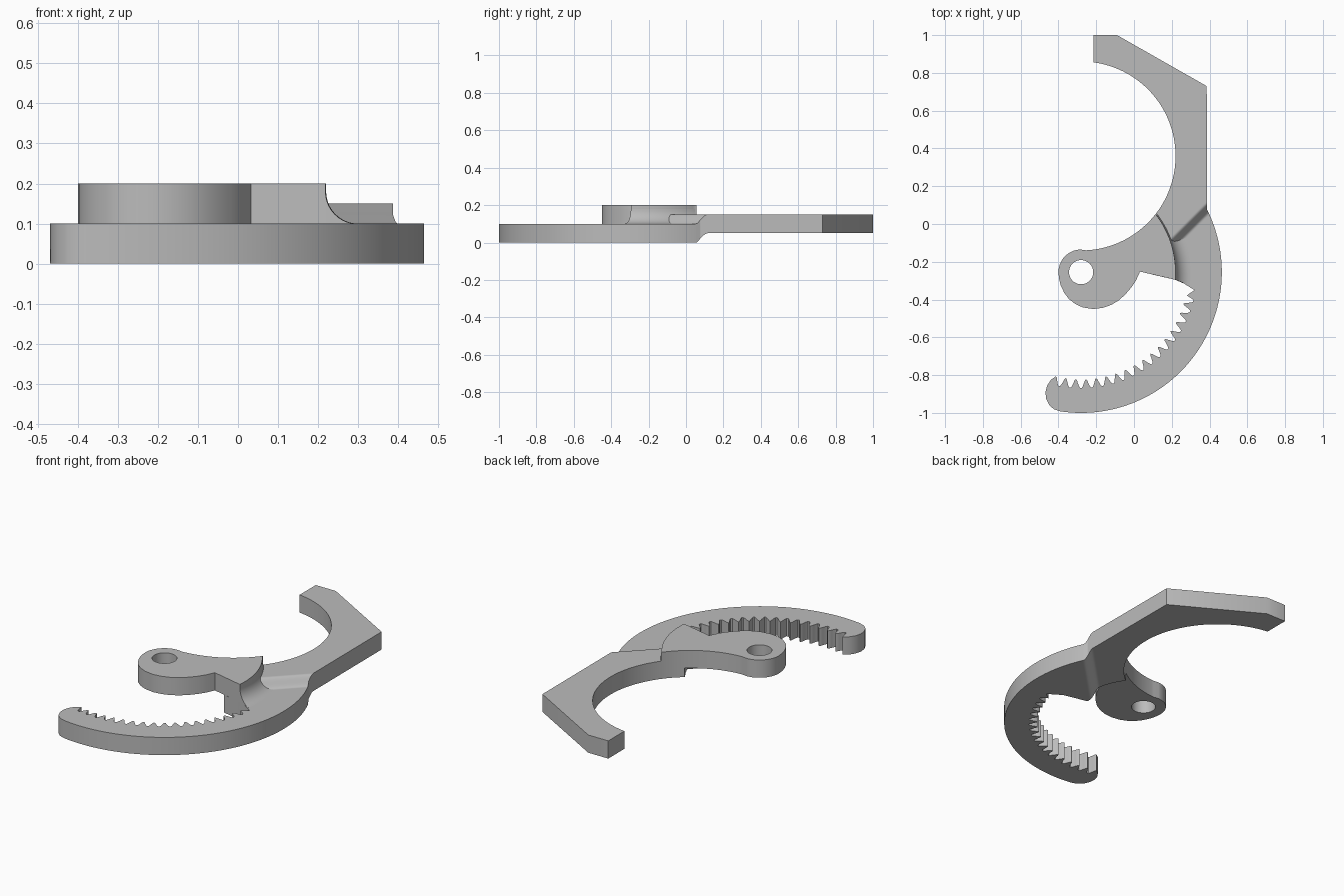
import bpy, bmesh, math
from mathutils import Vector

cube = bpy.data.objects.get("Cube")
if cube:
    bpy.data.objects.remove(cube, do_unlink=True)

grey = bpy.data.materials.new("plain_grey")
grey.use_nodes = True
colour = (0.5, 0.5, 0.5, 1)
grey.diffuse_color = colour
grey.node_tree.nodes["Principled BSDF"].inputs["Base Color"].default_value = colour

PIVOT = (-0.28, -0.255)   # hinge axis, also centre of the toothed arc
JAW = (-0.28, 0.36)       # centre of the gripping curve
THICK = 0.1


def polar(centre, radius, degrees):
    a = math.radians(degrees)
    return (centre[0] + radius * math.cos(a), centre[1] + radius * math.sin(a))


def arc(centre, radius, start, end, steps):
    return [polar(centre, radius, start + (end - start) * i / steps) for i in range(steps + 1)]


def finish(bm, name):
    bmesh.ops.recalc_face_normals(bm, faces=bm.faces)
    mesh = bpy.data.meshes.new(name)
    bm.to_mesh(mesh)
    bm.free()
    mesh.materials.append(grey)
    obj = bpy.data.objects.new(name, mesh)
    bpy.context.collection.objects.link(obj)
    bpy.ops.object.select_all(action='DESELECT')
    obj.select_set(True)
    bpy.context.view_layer.objects.active = obj
    bpy.ops.object.shade_smooth_by_angle(angle=math.radians(30))
    return obj


def plate(loops, z):
    """Slab from closed outlines; outlines after the first are holes."""
    bm = bmesh.new()
    caps = {0: [], 1: []}
    for pts in loops:
        rings = [[bm.verts.new((x, y, z + k * THICK)) for x, y in pts] for k in (0, 1)]
        n = len(pts)
        for i in range(n):
            j = (i + 1) % n
            bm.faces.new((rings[0][i], rings[0][j], rings[1][j], rings[1][i]))
            for k in (0, 1):
                caps[k].append(bm.edges.get((rings[k][i], rings[k][j])))
    for k in (0, 1):
        bmesh.ops.triangle_fill(bm, edges=caps[k], use_beauty=True, normal=(0, 0, 1))
    return bm


# Toothed inner edge of the arc
PITCH, FIRST, COUNT = 5.4, -14.5, 17
ROOT, TIP = 0.613, 0.567
teeth = []
for i in range(COUNT):
    mid = FIRST - i * PITCH
    for radius, turn in ((TIP + 0.006, 2.1), (TIP + 0.02, 1.6), (ROOT - 0.008, 0.9),
                         (ROOT, 0.4), (ROOT, -0.4), (ROOT - 0.008, -0.9),
                         (TIP + 0.02, -1.6), (TIP + 0.006, -2.1), (TIP, -2.7)):
        teeth.append(polar(PIVOT, radius, mid + turn))

# Jaw and toothed arc in one outline
outline = arc(JAW, 0.5, 82.5, -51.5, 64)
outline += arc(PIVOT, 0.38, 35, -2, 16)
outline += [(0.24, -0.30), (0.32, -0.35)]
outline += teeth
outline += [(-0.44, -0.825), (-0.46, -0.855), (-0.469, -0.89), (-0.465, -0.925),
            (-0.45, -0.957), (-0.425, -0.98)]
outline += arc(PIVOT, 0.745, -98.5, 26.4, 64)
outline += [(0.385, 0.73), (-0.09, 1.0), (-0.215, 1.0)]
body = plate([outline], 0)

# Step the jaw half upward across a diagonal ramp
LOW, HIGH, STEPS = 0.345, 0.27, 10
for i in range(-1, STEPS + 2):
    u = LOW + (HIGH - LOW) * i / STEPS
    bmesh.ops.bisect_plane(body, geom=body.verts[:] + body.edges[:] + body.faces[:],
                           dist=1e-6, plane_co=Vector((u, 0, 0)), plane_no=Vector((1, -1, 0)))
for v in body.verts:
    t = min(1, max(0, (LOW - (v.co.x - v.co.y)) / (LOW - HIGH)))
    v.co.z += 0.05 * t * t * (3 - 2 * t)
finish(body, "jaw_and_toothed_arc")

# Raised hinge arm with pivot hole
SHOULDER = 0.5
hub = arc(JAW, 0.5, -37.6, -87, 28)
hub += arc(PIVOT, 0.12, 92, 180, 16)
hub += [(-0.397, -0.29), (-0.388, -0.325), (-0.37, -0.363), (-0.345, -0.397), (-0.31, -0.424),
        (-0.27, -0.442), (-0.215, -0.45), (-0.165, -0.444), (-0.12, -0.428), (-0.08, -0.404),
        (-0.045, -0.372), (-0.015, -0.337), (0.01, -0.3), (0.032, -0.252)]
hub += arc(PIVOT, SHOULDER, -4.6, 37.2, 28)
hole = arc(PIVOT, 0.064, 0, 352.5, 47)
finish(plate([hub, hole], 0.1), "hinge_arm")

# Concave fillet between hinge arm and arc
R = 0.08
profile = [(SHOULDER - 0.01, 0.06), (SHOULDER - 0.01, 0.1 + R)]
for i in range(11):
    a = math.pi / 2 * i / 10
    profile.append((SHOULDER + R * (1 - math.cos(a)), 0.1 + R * (1 - math.sin(a))))
profile.append((SHOULDER + R, 0.06))
bm = bmesh.new()
rings = []
for i in range(29):
    ring = []
    for radius, z in profile:
        start = -4.6 - 2.6 * (radius - SHOULDER) / R
        x, y = polar(PIVOT, radius, start + (37.2 - start) * i / 28)
        ring.append(bm.verts.new((x, y, z)))
    rings.append(ring)
for a, b in zip(rings, rings[1:]):
    for i in range(len(profile)):
        j = (i + 1) % len(profile)
        bm.faces.new((a[i], a[j], b[j], b[i]))
bm.faces.new(rings[0])
bm.faces.new(rings[-1])
finish(bm, "shoulder_fillet")
